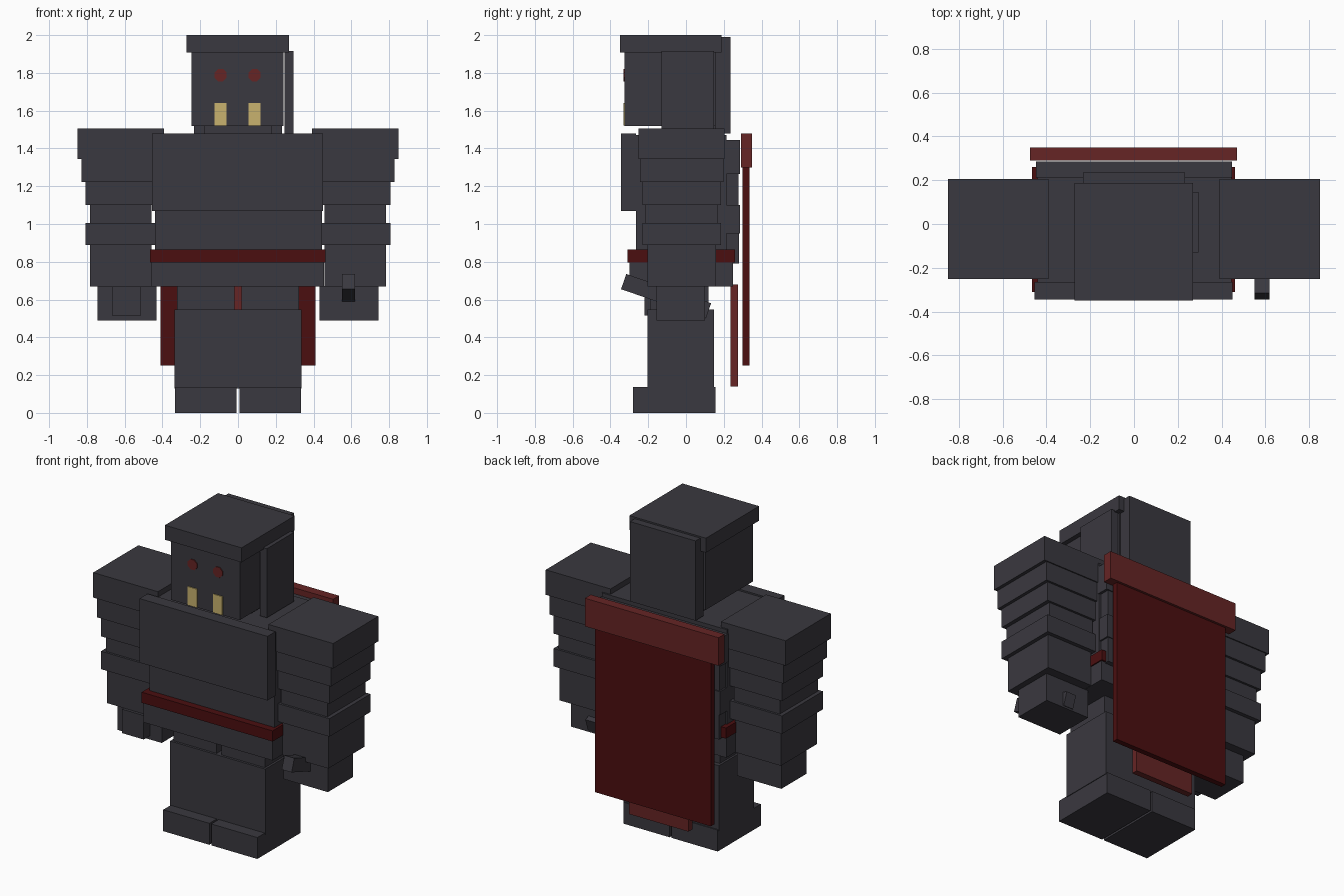
import bpy
import bmesh
import math
from mathutils import Matrix


def material(name, rgb):
    m = bpy.data.materials.new(name)
    m.diffuse_color = (*rgb, 1)
    return m


GREY = material("charcoal", (0.042, 0.040, 0.050))
DARK_RED = material("dark red", (0.070, 0.0045, 0.005))
RED = material("dull red", (0.133, 0.018, 0.018))
YELLOW = material("pale yellow", (0.578, 0.445, 0.156))


def finish(name, bm, mat):
    mesh = bpy.data.meshes.new(name)
    bm.to_mesh(mesh)
    bm.free()
    mesh.materials.append(mat)
    ob = bpy.data.objects.new(name, mesh)
    bpy.context.collection.objects.link(ob)
    return ob


def box(name, x, y, z, mat=GREY):
    """Box given by its (min, max) range on each axis."""
    bm = bmesh.new()
    bmesh.ops.create_cube(bm, size=1)
    for v in bm.verts:
        v.co = [r[0] if c < 0 else r[1] for c, r in zip(v.co, (x, y, z))]
    return finish(name, bm, mat)


# Head with overhanging lid, back slab and a slab on one side only
box("neck", (-0.18, 0.18), (-0.13, 0.16), (1.45, 1.53))
box("head", (-0.245, 0.24), (-0.325, 0.155), (1.52, 1.91))
box("head_lid", (-0.272, 0.27), (-0.35, 0.187), (1.907, 2.0))
box("head_back_slab", (-0.232, 0.232), (0.155, 0.235), (1.48, 1.99))
box("head_side_slab", (0.245, 0.295), (-0.13, 0.147), (1.475, 1.917))

# Face plates: round eyes and tusks
for side, x in (("left", -0.092), ("right", 0.088)):
    bm = bmesh.new()
    bmesh.ops.create_cone(bm, cap_ends=True, segments=8, radius1=0.035,
                          radius2=0.035, depth=0.008,
                          matrix=Matrix.Translation((x, -0.327, 1.788))
                          @ Matrix.Rotation(math.pi / 2, 4, 'X')
                          @ Matrix.Rotation(math.pi / 8, 4, 'Z'))
    finish(side + "_eye", bm, RED)
    box(side + "_tusk", (x - 0.032, x + 0.032), (-0.331, -0.323),
        (1.521, 1.64), YELLOW)

# Torso
box("torso", (-0.44, 0.445), (-0.265, 0.215), (0.80, 1.47))
box("chest_plate", (-0.455, 0.45), (-0.345, -0.265), (1.07, 1.48))
box("belt", (-0.465, 0.462), (-0.31, 0.26), (0.797, 0.865), DARK_RED)
box("hips", (-0.46, 0.455), (-0.30, 0.25), (0.67, 0.80))
for i, (z0, z1, w, y) in enumerate(((1.265, 1.445, 0.447, 0.285),
                                    (1.10, 1.265, 0.43, 0.278),
                                    (0.95, 1.10, 0.44, 0.285),
                                    (0.79, 0.95, 0.43, 0.28))):
    box(f"back_plate_{i + 1}", (-w, w), (0.21, y), (z0, z1))

# Cape and rear loincloth
box("cape_bar", (-0.475, 0.47), (0.29, 0.35), (1.30, 1.48), RED)
box("cape", (-0.41, 0.41), (0.30, 0.335), (0.25, 1.31), DARK_RED)
box("loincloth", (-0.21, 0.21), (0.235, 0.275), (0.14, 0.68), RED)

# Arms: stacked segments (z range, half width, half depth)
SEGMENTS = ((1.345, 1.505, 0.229, 0.228), (1.222, 1.345, 0.208, 0.221),
            (1.10, 1.222, 0.188, 0.207), (1.005, 1.10, 0.163, 0.193),
            (0.89, 1.005, 0.188, 0.207), (0.67, 0.89, 0.163, 0.182))
for side, s in (("left", -1), ("right", 1)):
    cx = 0.620 * s
    for i, (z0, z1, w, d) in enumerate(SEGMENTS):
        box(f"{side}_arm_segment_{i + 1}", (cx - w, cx + w),
            (-0.023 - d, -0.023 + d), (z0, z1))
    hx = 0.588 * s
    box(side + "_hand", (hx - 0.157, hx + 0.157), (-0.155, 0.10), (0.49, 0.672))

    # Legs and feet
    lo, hi = sorted((0.018 * s, 0.323 * s))
    box(side + "_thigh", (lo, hi), (-0.19, 0.12), (0.54, 0.68))
    lo, hi = sorted((0.0, 0.337 * s))
    box(side + "_shin", (lo, hi), (-0.205, 0.148), (0.13, 0.547))
    lo, hi = sorted((0.007 * s, 0.333 * s))
    box(side + "_foot", (lo, hi), (-0.28, 0.155), (0.0, 0.137))

# Knuckle block on the left hand, tilted barrel through the right hand
box("left_knuckle", (-0.668, -0.513), (-0.22, -0.15), (0.515, 0.668))
barrel = box("barrel", (-0.035, 0.035), (0.0, 0.475), (-0.0425, 0.0425))
barrel.location = (0.585, -0.33, 0.695)
barrel.rotation_euler = (math.radians(-19), 0, 0)
